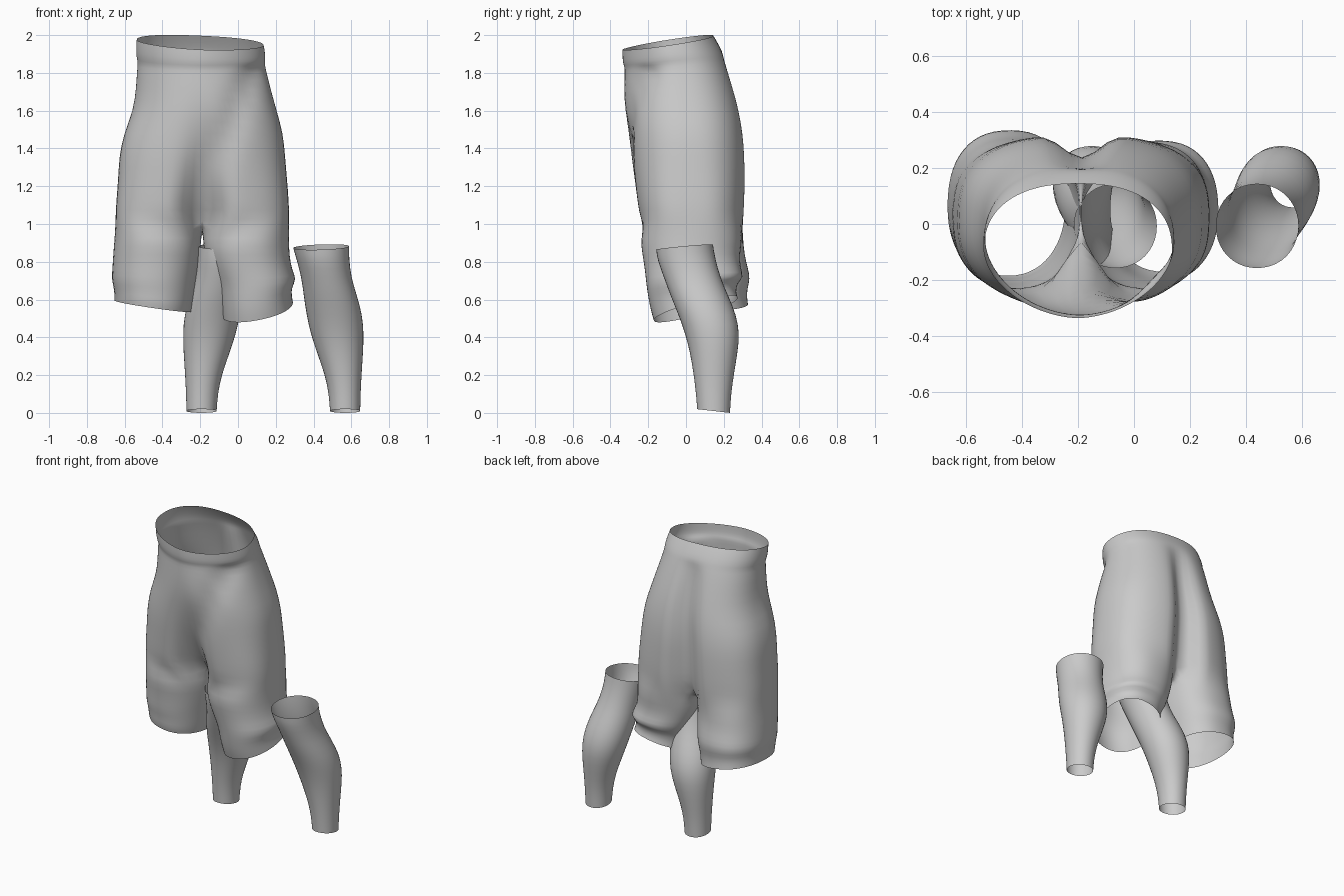
import bpy, bmesh
from math import sin, cos, pi, exp, radians

CX = -0.19     # centre line of the shorts
HALF = 22      # steps from front centre to back centre
INNER = 7      # points across the crotch


def power(v, e):
    return abs(v) ** e * (1 if v >= 0 else -1)


def ellipse_point(row, ang, front_exp=0.95, back_exp=0.8):
    # ang = 0 is the front, +90 degrees is +x; row = z, x0, x1, y0, y1, tilt x, tilt y
    z, x0, x1, y0, y1, tx, ty = row[:7]
    e = front_exp if cos(ang) > 0 else back_exp
    u, v = power(sin(ang), e), power(-cos(ang), e)
    return [(x0 + x1) / 2 + u * (x1 - x0) / 2, (y0 + y1) / 2 + v * (y1 - y0) / 2,
            z + tx * u + ty * v]


def bridge(bm, a, b):
    n = len(a)
    for i in range(n):
        j = (i + 1) % n
        bm.faces.new((a[i], a[j], b[j], b[i]))


def finish(name, bm):
    bmesh.ops.recalc_face_normals(bm, faces=bm.faces)
    me = bpy.data.meshes.new(name)
    bm.to_mesh(me)
    bm.free()
    ob = bpy.data.objects.new(name, me)
    bpy.context.collection.objects.link(ob)
    for p in me.polygons:
        p.use_smooth = True
    mod = ob.modifiers.new("smooth", 'SUBSURF')
    mod.levels = mod.render_levels = 1


# Shorts upper part: z, x0, x1, y0, y1, tilt x, tilt y, front crease, back crease
torso = [
    (1.960, -.537, .137, -.337, .145, -.015, .037, 0, 0),
    (1.93, -.54, .142, -.337, .165, -.012, .035, 0, 0),
    (1.88, -.54, .147, -.335, .195, -.005, .03, 0, 0),
    (1.855, -.53, .142, -.325, .205, 0, .025, 0, .01),
    (1.82, -.535, .147, -.325, .22, 0, .02, 0, .03),
    (1.72, -.54, .172, -.328, .255, 0, .01, 0, .06),
    (1.60, -.555, .205, -.328, .29, 0, 0, .005, .09),
    (1.48, -.605, .24, -.315, .31, 0, 0, .02, .105),
    (1.36, -.63, .25, -.302, .32, 0, 0, .05, .12),
    (1.24, -.635, .26, -.285, .32, 0, 0, .09, .13),
    (1.12, -.645, .27, -.268, .318, 0, 0, .15, .14),
    (1.03, -.65, .272, -.255, .312, 0, 0, .21, .15),
]


def torso_point(row, ang):
    z = row[0]
    k = min(1, max(0, (1.9 - z) / .8))
    p = ellipse_point(row, ang, 1.12 - .42 * k, .85 - .12 * k)
    dx = p[0] - CX
    if cos(ang) > 0:
        p[1] += row[7] * exp(-(dx / .075) ** 2)
        # diagonal fold running from the hip to the crotch
        if z < 1.83:
            fx = -.17 + max(0, z - 1.2) * .4
            p[1] += .04 * exp(-((p[0] - fx) / .05) ** 2)
    else:
        p[1] -= row[8] * exp(-(dx / .055) ** 2)
    return p


bm = bmesh.new()
rings = []
for row in torso:
    rings.append([bm.verts.new(torso_point(row, i * pi / HALF)) for i in range(2 * HALF)])
for a, b in zip(rings, rings[1:]):
    bridge(bm, a, b)

# Crotch strip joining front centre to back centre
last = rings[-1]
front, back = last[0].co.copy(), last[HALF].co.copy()
crotch = []
for k in range(1, INNER + 1):
    t = k / (INNER + 1)
    p = front.lerp(back, t)
    p.z -= .05 * sin(pi * t) + .05 * t
    crotch.append(bm.verts.new(p))

# Short legs: rows down to the hem, with a soft fold above it
right_rows = [
    (.92, -.185, .272, -.245, .30, 0, 0),
    (.84, -.18, .272, -.232, .285, 0, 0),
    (.755, -.15, .287, -.217, .29, 0, .01),
    (.70, -.12, .312, -.212, .31, .01, .02),
    (.645, -.10, .285, -.20, .27, .02, .04),
    (.59, -.09, .285, -.187, .265, .03, .05),
    (.55, -.085, .292, -.172, .275, .035, .06),
]
left_rows = [
    (.92, -.655, -.195, -.245, .305, 0, 0),
    (.84, -.662, -.20, -.227, .31, 0, 0),
    (.755, -.667, -.21, -.217, .33, 0, .01),
    (.70, -.67, -.22, -.212, .342, -.01, .01),
    (.645, -.66, -.23, -.20, .325, -.02, .01),
    (.60, -.655, -.24, -.197, .325, -.03, .01),
    (.565, -.655, -.245, -.187, .33, -.03, .01),
]
for side, rows in ((1, right_rows), (-1, left_rows)):
    outer = [last[(side * i) % (2 * HALF)] for i in range(HALF + 1)]
    prev = outer + crotch[::-1]
    angles = [radians(-65 + 285 * i / HALF) for i in range(HALF + 1)]
    angles += [radians(220 + 75 * k / (INNER + 1)) for k in range(1, INNER + 1)]
    for row in rows:
        ring = [bm.verts.new(ellipse_point(row, side * a, .92, .85)) for a in angles]
        bridge(bm, prev, ring)
        prev = ring
finish("shorts", bm)

# Lower legs: open tubes, the left one mirrored about x = MID
MID = 0.187
calf = [
    (.878, .290, .590, -.16, .145, .005, .014),
    (.82, .306, .59, -.154, .154, 0, .01),
    (.72, .334, .60, -.12, .182, 0, 0),
    (.62, .346, .632, -.084, .226, 0, 0),
    (.52, .361, .66, -.042, .268, 0, 0),
    (.42, .382, .668, -.006, .286, 0, 0),
    (.32, .416, .664, .02, .275, 0, 0),
    (.20, .460, .655, .04, .254, 0, 0),
    (.10, .480, .65, .052, .24, 0, 0),
    (.01, .486, .648, .058, .234, 0, -.01),
]
for name, flip in (("right_lower_leg", False), ("left_lower_leg", True)):
    bm = bmesh.new()
    prev = None
    for row in calf:
        ring = []
        for i in range(20):
            x, y, z = ellipse_point(row, 2 * pi * i / 20, .97, .97)
            ring.append(bm.verts.new((2 * MID - x if flip else x, y, z)))
        if prev:
            bridge(bm, prev, ring)
        prev = ring
    finish(name, bm)
